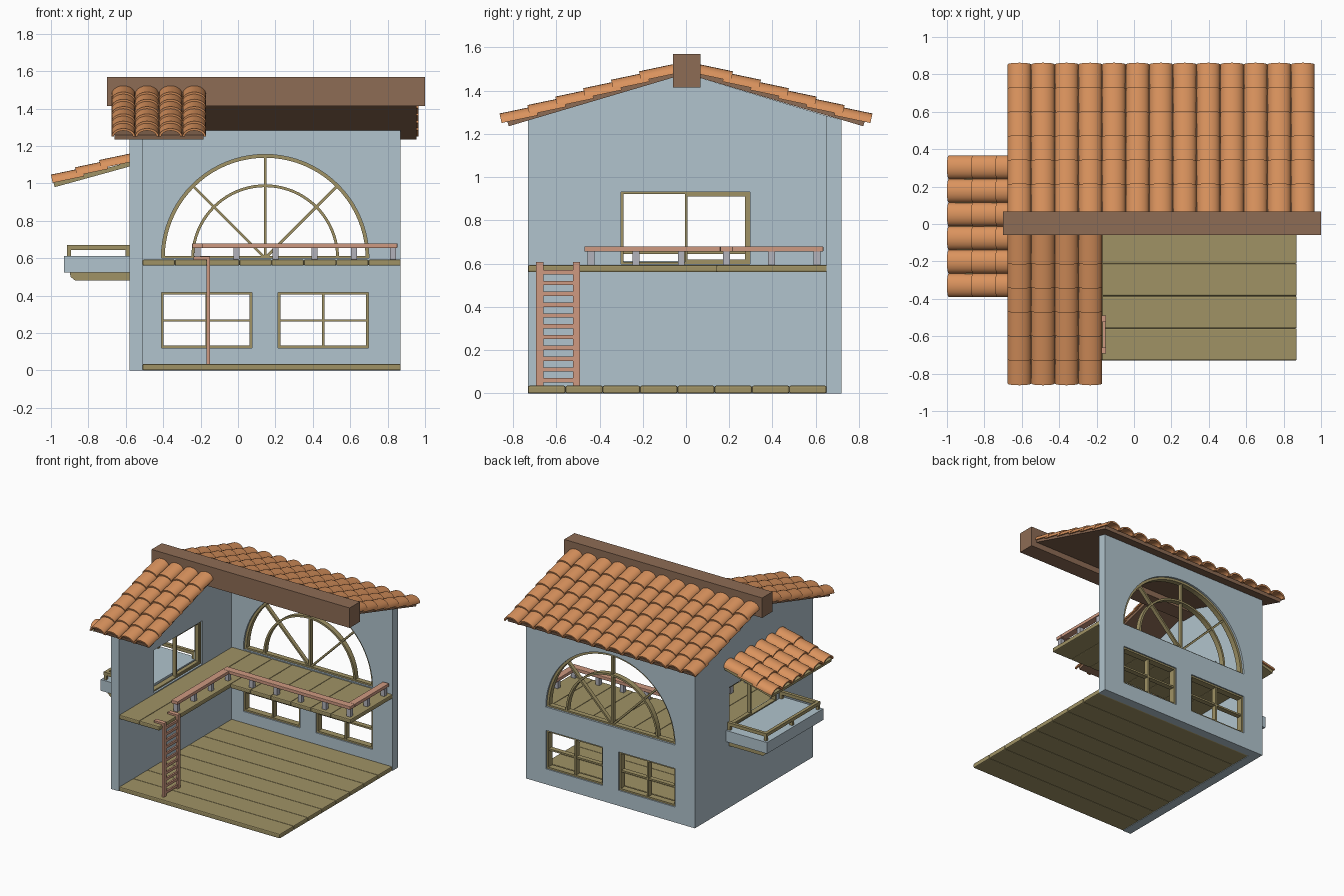
import bpy, bmesh
from math import sin, cos, pi, radians, hypot

if "Cube" in bpy.data.objects:
    bpy.data.objects.remove(bpy.data.objects["Cube"])

COLORS = {"wall": (.44, .55, .61), "olive": (.35, .29, .13), "beam": (.27, .15, .09),
          "tile": (.70, .29, .11), "rail": (.62, .32, .22), "post": (.45, .45, .50)}
mats = {}
for key, c in COLORS.items():
    mats[key] = bpy.data.materials.new(key)
    mats[key].diffuse_color = (*c, 1)


def finish(name, bm, color=None, bevel=0):
    bmesh.ops.recalc_face_normals(bm, faces=bm.faces)
    me = bpy.data.meshes.new(name)
    bm.to_mesh(me)
    bm.free()
    ob = bpy.data.objects.new(name, me)
    bpy.context.collection.objects.link(ob)
    if color:
        me.materials.append(mats[color])
    if bevel:
        m = ob.modifiers.new("bevel", 'BEVEL')
        m.width, m.segments = bevel, 2
    return ob


def add_prism(bm, pts, axis, a, b):
    """Extrude a 2D outline: axis x takes (y, z) points, axis y takes (x, z)."""
    def place(p, t):
        return (t, p[0], p[1]) if axis == 'x' else (p[0], t, p[1])
    f = bm.faces.new([bm.verts.new(place(p, a)) for p in pts])
    g = bm.faces.new([bm.verts.new(place(p, b)) for p in pts])
    n = len(pts)
    for i in range(n):
        j = (i + 1) % n
        bm.faces.new([f.verts[i], f.verts[j], g.verts[j], g.verts[i]])


def prism(name, pts, axis, a, b, color=None):
    bm = bmesh.new()
    add_prism(bm, pts, axis, a, b)
    return finish(name, bm, color)


def rect(u0, u1, z0, z1):
    return [(u0, z0), (u1, z0), (u1, z1), (u0, z1)]


def boxes(name, items, color, bevel=0):
    bm = bmesh.new()
    for x0, x1, y0, y1, z0, z1 in items:
        add_prism(bm, rect(x0, x1, z0, z1), 'y', y0, y1)
    return finish(name, bm, color, bevel)


def cut(target, name, pts, axis, a, b):
    c = prism(name, pts, axis, a, b)
    c.hide_render = True
    c.hide_viewport = True
    m = target.modifiers.new("opening", 'BOOLEAN')
    m.operation, m.solver, m.object = 'DIFFERENCE', 'EXACT', c


def frame(name, axis, u0, u1, z0, z1, a, b, vbars=(), hbars=(), t=.013):
    """Window frame with optional vertical and horizontal glazing bars."""
    bm = bmesh.new()
    for p in [rect(u0, u0 + t, z0, z1), rect(u1 - t, u1, z0, z1),
              rect(u0 + t, u1 - t, z0, z0 + t), rect(u0 + t, u1 - t, z1 - t, z1)]:
        add_prism(bm, p, axis, a, b)
    for u in vbars:
        add_prism(bm, rect(u - t / 2, u + t / 2, z0 + t, z1 - t), axis, a + .004, b - .004)
    for z in hbars:
        add_prism(bm, rect(u0 + t, u1 - t, z - t / 2, z + t / 2), axis, a + .006, b - .006)
    return finish(name, bm, "olive")


def arc(r, cx, cz, n=40):
    return [(cx + r * cos(pi * i / n), cz + r * sin(pi * i / n)) for i in range(n + 1)]


# Walls with openings
left_wall = prism("left_wall", [(-.73, 0), (.65, 0), (.65, 1.283), (0, 1.478), (-.73, 1.262)],
                  'x', -.58, -.51, "wall")
cut(left_wall, "balcony_opening_cutter", rect(-.3, .295, .597, .932), 'x', -.7, -.4)
back_wall = boxes("back_wall", [(-.58, .87, .65, .72, 0, 1.283)], "wall")
for v in back_wall.data.vertices:
    if v.co.z > 1 and v.co.y > .7:
        v.co.z = 1.265
CX, CZ = .145, .6
cut(back_wall, "arch_cutter", arc(.555, CX, CZ), 'y', .5, .9)
LOWER = [(-.41, .075), (.213, .698)]
for i, (u0, u1) in enumerate(LOWER):
    cut(back_wall, f"lower_window_cutter_{i}", rect(u0, u1, .12, .418), 'y', .5, .9)
    frame(f"lower_window_{i}", 'y', u0, u1, .12, .418, .66, .71, [(u0 + u1) / 2], [.267])

# Arched fan window
bm = bmesh.new()
for ro, ri in ((.557, .537), (.395, .380)):
    add_prism(bm, arc(ro, CX, CZ) + arc(ri, CX, CZ)[::-1], 'y', .665, .705)
for d in (45, 90, 135):
    c, s, w = cos(radians(d)), sin(radians(d)), .007
    add_prism(bm, [(CX + r * c - k * s, CZ + r * s + k * c)
                   for r, k in ((0, -w), (.545, -w), (.545, w), (0, w))], 'y', .67, .70)
add_prism(bm, rect(CX - .555, CX + .555, CZ, CZ + .013), 'y', .665, .705)
finish("arched_window", bm, "olive")

# Balcony door frames
frame("balcony_door_frame", 'x', -.3, .295, .597, .932, -.565, -.525, t=.01)
frame("balcony_door_sash", 'x', -.005, .287, .605, .924, -.56, -.53)

# Ground floor and loft planks
w = 1.38 / 8
boxes("floor_planks", [(-.51, .87, -.73 + i * w, -.73 + (i + 1) * w, 0, .035)
                       for i in range(8)], "olive", .007)
boxes("loft_planks", [(-.51 + i * w, -.51 + (i + 1) * w, -.73 if i < 2 else .14, .655, .56, .593)
                      for i in range(8)], "olive", .007)

# Loft railing
RX, RY, EX = -.217, .187, .828
boxes("loft_rail", [(RX - .028, RX + .028, -.47, RY - .028, .655, .68),
                    (RX - .028, EX + .024, RY - .028, RY + .028, .655, .68),
                    (EX - .028, EX + .024, RY + .028, .635, .655, .68)], "rail", .003)
spots = [(RX + i * .209, RY) for i in range(6)]
spots += [(RX, RY - i * .209) for i in range(1, 4)] + [(EX, RY + i * .209) for i in (1, 2)]
boxes("loft_rail_posts", [(x - .016, x + .016, y - .016, y + .016, .593, .656)
                          for x, y in spots], "post")

# Ladder hooked over the loft edge
parts = []
for y in (-.693, -.523):
    parts += [(-.168, -.15, y, y + .033, .035, .608), (-.238, -.168, y, y + .033, .594, .608)]
parts += [(-.166, -.153, -.66, -.523, .05 + i * .05, .07 + i * .05) for i in range(11)]
boxes("ladder", parts, "rail")

# Balcony: slab, support and railing
boxes("balcony_slab", [(-.93, -.58, -.355, .335, .525, .612)], "wall")
prism("balcony_support", [(-.9, .525), (-.895, .5), (-.87, .48), (-.58, .48), (-.58, .525)],
      'y', -.32, .30, "olive")
BY0, BY1, BX = -.34, .32, -.915
boxes("balcony_railing",
      [(BX, BX + .025, BY0, BY1, .645, .67),
       (BX + .025, -.58, BY0, BY0 + .025, .645, .67),
       (BX + .025, -.58, BY1 - .025, BY1, .645, .67)] +
      [(x, x + .022, y, y + .022, .61, .646)
       for x in (BX + .001, -.602) for y in (BY0 + .001, BY1 - .023)] +
      [(BX + .001, BX + .023, -.02, .002, .61, .646)], "olive")

# Roof boards and ridge beam
boxes("ridge_beam", [(-.7, 1.0, -.06, .066, 1.415, 1.57)], "beam")
for name, s, x1 in (("front_roof_board", -1, -.185), ("back_roof_board", 1, .955)):
    prism(name, [(0, 1.478), (s * .82, 1.235), (s * .827, 1.26), (0, 1.504)], 'x', -.66, x1, "beam")
prism("awning_board", [(-.98, .98), (-.57, 1.093), (-.57, 1.118), (-.987, 1.005)],
      'y', -.38, .355, "olive")


def tiles(name, place, cols, rows, u0, v0, z0):
    """Rows of half-barrel shells; v is the distance out from the wall or ridge."""
    bm = bmesh.new()
    n, pitch, slope, length = 10, .1263, .21, .168
    k = hypot(1, slope)
    nv, nz = slope / k, 1 / k
    for r in range(rows):
        v, z = v0 - .129 * r, z0 + .039 * r
        for c in range(cols):
            uc = u0 + pitch * (c + .5)
            rings = []
            for vv, zz in ((v, z), (v - length, z + length * slope)):
                ring = []
                for a, h, dirn in ((.0632, .045, 1), (.051, .033, -1)):
                    for i in range(n + 1)[::dirn]:
                        t = pi * i / n
                        hh = h * sin(t)
                        ring.append(bm.verts.new(place(uc + a * cos(t), vv + hh * nv, zz + hh * nz)))
                rings.append(ring)
            m = len(rings[0])
            for i in range(m):
                j = (i + 1) % m
                bm.faces.new([rings[0][i], rings[0][j], rings[1][j], rings[1][i]])
            for ring in rings:
                for i in range(n):
                    bm.faces.new([ring[i], ring[i + 1], ring[m - 2 - i], ring[m - 1 - i]])
    ob = finish(name, bm, "tile")
    bpy.ops.object.select_all(action='DESELECT')
    ob.select_set(True)
    bpy.context.view_layer.objects.active = ob
    bpy.ops.object.shade_smooth_by_angle(angle=radians(35))


# Roof tiles
tiles("back_roof_tiles", lambda u, v, z: (u, v, z), 13, 6, -.676, .853, 1.25)
tiles("front_roof_tiles", lambda u, v, z: (u, -v, z), 4, 6, -.676, .853, 1.25)
tiles("awning_tiles", lambda u, v, z: (-v, u, z), 6, 3, -.391, .991, 1.003)

for m in bpy.data.materials:
    if m.users and not m.is_grease_pencil:
        m.use_nodes = True
        m.node_tree.nodes["Principled BSDF"].inputs["Base Color"].default_value = m.diffuse_color
